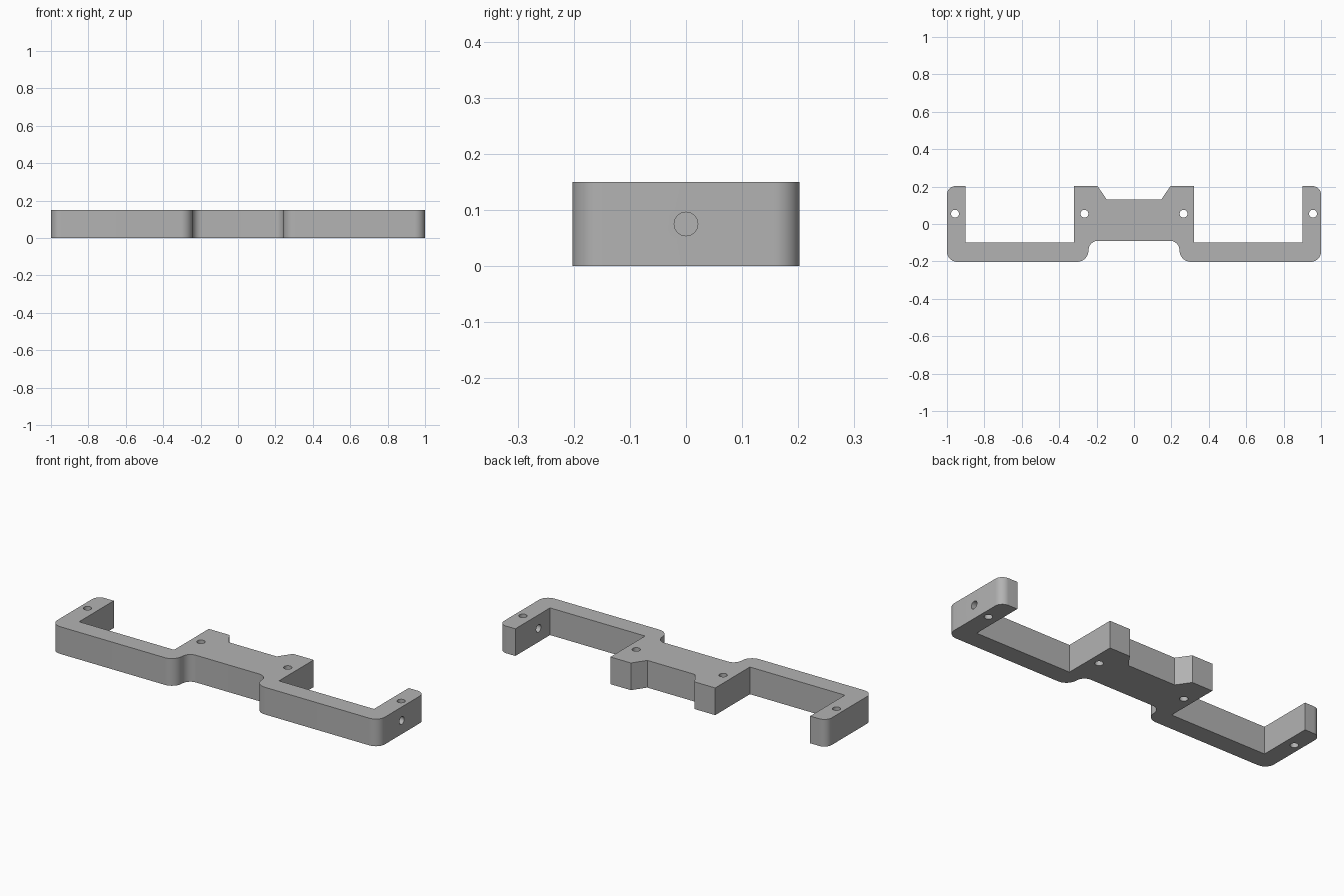
import bpy, bmesh, math
from mathutils import Vector

if "Cube" in bpy.data.objects:
    bpy.data.objects.remove(bpy.data.objects["Cube"])

H = 0.15      # bar height
D = 0.2025    # half depth
HOLE = 0.021  # screw hole radius


def fillet(points, steps=10):
    """Replace each (x, y, radius) corner by a tangent arc."""
    out = []
    n = len(points)
    for i, (x, y, r) in enumerate(points):
        p = Vector((x, y))
        if r == 0:
            out.append(p)
            continue
        a = (Vector(points[i - 1][:2]) - p).normalized()
        b = (Vector(points[(i + 1) % n][:2]) - p).normalized()
        # all rounded corners are right angles
        centre = p + (a + b) * r
        for k in range(steps + 1):
            t = k / steps * math.pi / 2
            out.append(centre - b * r * math.cos(t) - a * r * math.sin(t))
    return out


# right half of the outline, from back middle round to front middle
half = [(0.145, 0.13, 0), (0.195, D, 0), (0.32, D, 0), (0.32, -0.10, 0),
        (0.90, -0.10, 0), (0.90, D, 0), (1.0, D, 0.045), (1.0, -D, 0.055),
        (0.243, -D, 0.062), (0.243, -0.09, 0.05)]
outline = fillet(half + [(-x, y, r) for x, y, r in reversed(half)])

# bracket body
bm = bmesh.new()
face = bm.faces.new([bm.verts.new((p.x, p.y, 0)) for p in outline])
top = bmesh.ops.extrude_face_region(bm, geom=[face])
bmesh.ops.translate(bm, vec=(0, 0, H),
                    verts=[v for v in top["geom"] if isinstance(v, bmesh.types.BMVert)])
bmesh.ops.recalc_face_normals(bm, faces=bm.faces)
mesh = bpy.data.meshes.new("bracket")
bm.to_mesh(mesh)
bm.free()
bracket = bpy.data.objects.new("bracket", mesh)
bpy.context.collection.objects.link(bracket)

grey = bpy.data.materials.new("plain grey")
grey.diffuse_color = (0.45, 0.45, 0.45, 1)
grey.use_nodes = True
grey.node_tree.nodes["Principled BSDF"].inputs["Base Color"].default_value = grey.diffuse_color
mesh.materials.append(grey)


def drill(location, length, rotation=(0, 0, 0)):
    """Cut a round hole through the bracket."""
    bpy.ops.mesh.primitive_cylinder_add(vertices=32, radius=HOLE, depth=length,
                                        location=location, rotation=rotation)
    cutter = bpy.context.object
    cutter.name = "hole_cutter"
    cutter.hide_render = True
    mod = bracket.modifiers.new("hole", 'BOOLEAN')
    mod.operation = 'DIFFERENCE'
    mod.solver = 'EXACT'
    mod.object = cutter
    bpy.context.view_layer.objects.active = bracket
    bpy.ops.object.modifier_apply(modifier=mod.name)
    bpy.data.objects.remove(cutter)


# upright screw holes in the end arms and centre block
for x in (-0.957, -0.265, 0.265, 0.957):
    drill((x, 0.055, H / 2), 0.4)
# sideways hole through the right arm only
drill((0.95, 0, H / 2), 0.2, (0, math.pi / 2, 0))

bpy.ops.object.select_all(action='DESELECT')
bracket.select_set(True)
bpy.context.view_layer.objects.active = bracket
bpy.ops.object.shade_smooth_by_angle(angle=math.radians(30))
